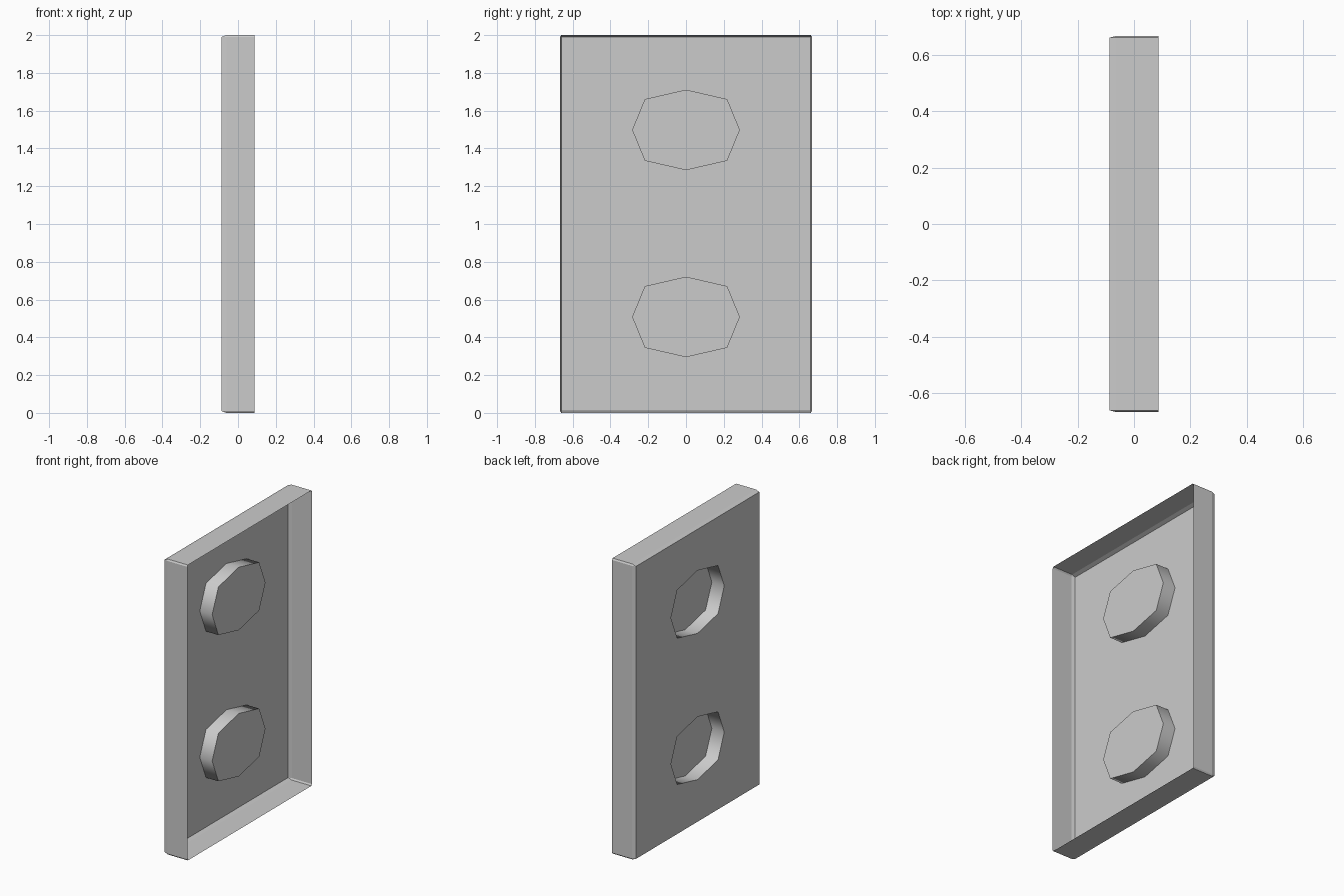
import bpy
import bmesh
import math
from mathutils import Vector

if "Cube" in bpy.data.objects:
    bpy.data.objects.remove(bpy.data.objects["Cube"], do_unlink=True)

HALF_X, HALF_Y = 0.087, 0.667   # half depth and half width
HEIGHT = 2.0
BOSS_DEPTH = 0.093
BOSS_Y, BOSS_Z = 0.285, 0.213   # octagon half axes
SHOULDER = 0.765                # diagonal corners, relative to the half axes


def grey_material():
    mat = bpy.data.materials.new("plain grey")
    mat.use_nodes = True
    colour = (0.6, 0.6, 0.6, 1.0)
    mat.diffuse_color = colour
    mat.node_tree.nodes["Principled BSDF"].inputs["Base Color"].default_value = colour
    return mat


def octagon_ring(bm, x, centre_z):
    verts = []
    for i in range(8):
        a = i * math.pi / 4
        if i % 2:
            c, s = (math.copysign(SHOULDER, f(a)) for f in (math.cos, math.sin))
        else:
            c, s = math.cos(a), math.sin(a)
        verts.append(bm.verts.new((x, BOSS_Y * c, centre_z + BOSS_Z * s)))
    return verts


bm = bmesh.new()

# Thin tray, open towards +x, with chamfers stretched along the depth
stretch = Vector((2.5, HALF_Y, 1.0))
bmesh.ops.create_cube(bm, size=2.0)
bmesh.ops.scale(bm, vec=(HALF_X / stretch.x, 1, 1), verts=bm.verts)
bm.normal_update()
bmesh.ops.delete(bm, geom=[f for f in bm.faces if f.normal.x > 0.9], context='FACES')
bmesh.ops.bevel(bm, geom=[e for e in bm.edges if not e.is_boundary], offset=0.01,
                segments=1, profile=0.5, affect='EDGES')
bmesh.ops.scale(bm, vec=stretch, verts=bm.verts)
bmesh.ops.translate(bm, vec=(0, 0, HEIGHT / 2), verts=bm.verts)
bm.normal_update()

# Panel reopened so that two octagons can be pressed through it
panel = max((f for f in bm.faces if f.normal.x < -0.9), key=lambda f: f.calc_area())
outline = list(panel.edges)
bmesh.ops.delete(bm, geom=[panel], context='FACES_ONLY')
sides = []
for centre_z in (0.508, 1.498):
    rim = octagon_ring(bm, -HALF_X, centre_z)
    top = octagon_ring(bm, -HALF_X + BOSS_DEPTH, centre_z)
    for i in range(8):
        j = (i + 1) % 8
        outline.append(bm.edges.new((rim[i], rim[j])))
        sides.append(bm.faces.new((rim[i], rim[j], top[j], top[i])))
    bm.faces.new(top)
bmesh.ops.triangle_fill(bm, use_beauty=True, edges=outline, normal=(-1, 0, 0))

# Outward normals, smooth octagon sides with crisp rims
bmesh.ops.recalc_face_normals(bm, faces=bm.faces)
bm.normal_update()
if sum(f.normal.x * f.calc_area() for f in bm.faces) > 0:
    bmesh.ops.reverse_faces(bm, faces=bm.faces)
for face in sides:
    face.smooth = True
    for edge in face.edges:
        if abs(edge.verts[0].co.x - edge.verts[1].co.x) < 0.001:
            edge.smooth = False

mesh = bpy.data.meshes.new("wall_plate")
bm.to_mesh(mesh)
bm.free()
mesh.materials.append(grey_material())
plate = bpy.data.objects.new("wall_plate", mesh)
bpy.context.collection.objects.link(plate)
